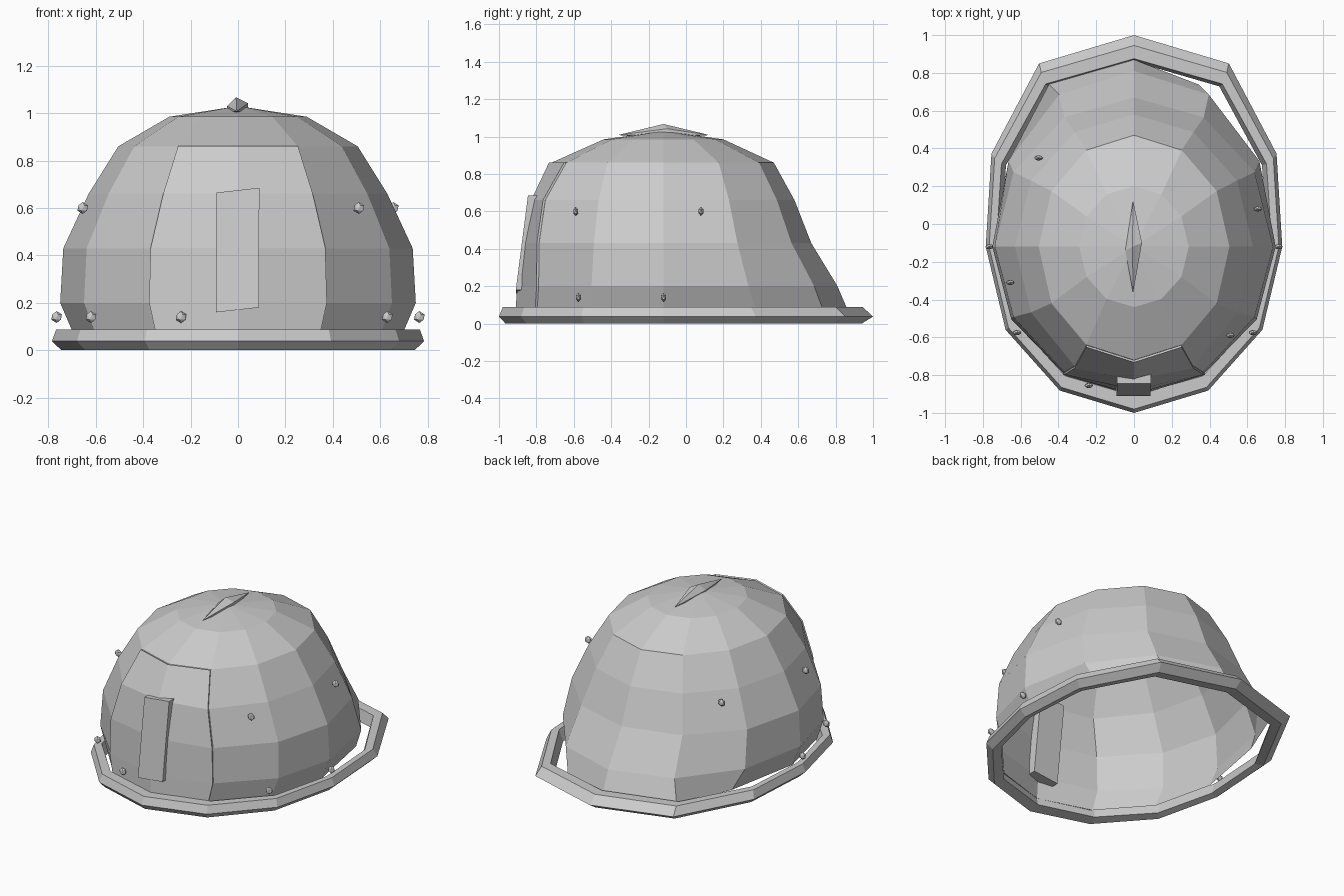
import bpy, bmesh, math
from mathutils import Vector

if "Cube" in bpy.data.objects:
    bpy.data.objects.remove(bpy.data.objects["Cube"])

N = 12           # sides around the helmet
CY = -0.12       # y of the widest section

steel = bpy.data.materials.new("steel grey")
steel.diffuse_color = (0.6, 0.6, 0.6, 1)
steel.use_nodes = True
steel.node_tree.nodes["Principled BSDF"].inputs["Base Color"].default_value = steel.diffuse_color


def ring(rx, yf, yb, z, square=0.0, push=0.0):
    """Twelve points: half ellipse in front, squarer half ellipse behind."""
    pts = []
    for i in range(N):
        a = 2 * math.pi * i / N
        c, s = math.cos(a), math.sin(a)
        if s > 0.01:
            if abs(c) > 0.7:
                c *= 1 + 0.11 * square
                s *= 1 - 0.12 * square
            elif abs(c) > 0.1:
                c *= 1 + 0.28 * square
        r = yb - CY if s > 0 else CY - yf
        p = Vector((rx * c, CY + r * s, z))
        if i in (8, 10):          # corners of the front plate sit forward
            p.y -= push
        pts.append(p)
    return pts


def finish(name, bm):
    bmesh.ops.recalc_face_normals(bm, faces=bm.faces)
    me = bpy.data.meshes.new(name)
    bm.to_mesh(me)
    bm.free()
    me.materials.append(steel)
    ob = bpy.data.objects.new(name, me)
    bpy.context.collection.objects.link(ob)
    return ob


def loft(bm, rings, closed_section=False, cols=range(N)):
    vs = [[bm.verts.new(p) for p in r] for r in rings]
    pairs = list(zip(vs, vs[1:]))
    if closed_section:
        pairs.append((vs[-1], vs[0]))
    for a, b in pairs:
        for i in cols:
            j = (i + 1) % N
            bm.faces.new((a[i], a[j], b[j], b[i]))
    return vs


# Open faceted dome: half width, front y, back y, height, squareness, corner push
dome_rings = [ring(*r) for r in (
    (0.69, -0.90, 0.87, 0.06, 0.0, 0.0),
    (0.75, -0.89, 0.81, 0.20, 0.2, 0.0),
    (0.737, -0.865, 0.67, 0.43, 0.0, 0.02),
    (0.63, -0.815, 0.58, 0.66, 0.0, 0.03),
    (0.505, -0.72, 0.47, 0.86, 0.0, 0.0),
    (0.29, -0.44, 0.20, 0.985, 0.0, 0.0))]
dome_rings[0][4] = Vector((-0.45, 0.74, 0.06))   # wider rear left corner
bm = bmesh.new()
vs = loft(bm, dome_rings)
apex = bm.verts.new((0, CY, 1.03))
for i in range(N):
    bm.faces.new((vs[-1][i], vs[-1][(i + 1) % N], apex))
finish("dome", bm)

# Thin raised front plate covering the two front columns of the dome
bm = bmesh.new()
plate = [[p + Vector((0, -0.012, 0.002)) for p in r] for r in dome_rings[0:5]]
loft(bm, plate, cols=(8, 9))
bmesh.ops.delete(bm, geom=[v for v in bm.verts if not v.link_faces], context='VERTS')
ob = finish("front_plate", bm)
mod = ob.modifiers.new("thickness", 'SOLIDIFY')
mod.thickness = 0.012
mod.offset = -1

# Brim: a bevelled band, wider at the back
bm = bmesh.new()
loft(bm, [ring(*r, 1.0) for r in (
    (0.785, -1.0, 1.0, 0.038),
    (0.767, -0.98, 0.945, 0.088),
    (0.73, -0.91, 0.875, 0.088),
    (0.705, -0.89, 0.86, 0.012),
    (0.745, -0.965, 0.94, 0.0))], closed_section=True)
finish("brim", bm)

# Upright bar on the front, leaning with the plate and passing through the dome
bm = bmesh.new()
bmesh.ops.create_cube(bm, size=1)
for v in bm.verts:
    top, front = v.co.z > 0, v.co.y < 0
    v.co = Vector((v.co.x * 0.18 - (0 if top else 0.002),
                   (-0.845 if top else -0.91) + (0 if front else 0.09),
                   (0.675 if top else 0.17) + v.co.x * 0.02))
finish("front_bar", bm)

# Pointed ridge on the crown: a long six sided spindle, tallest in the middle
bm = bmesh.new()
ends = [bm.verts.new((-0.005, y, 1.008)) for y in (-0.365, 0.125)]
mid = [bm.verts.new((x, CY + 0.02 * s, z)) for x, z, s in (
    (-0.008, 1.067, 0), (0.042, 1.042, 1), (0.042, 1.005, 1),
    (-0.005, 0.99, 0), (-0.046, 1.005, -1), (-0.046, 1.03, -1))]
for i in range(6):
    for e in ends:
        bm.faces.new((mid[i], mid[(i + 1) % 6], e))
finish("crown_ridge", bm)

# Rivets around the dome
rivets = [(-0.765, -0.12, 0.14), (0.765, -0.12, 0.14), (-0.62, -0.575, 0.14),
          (0.63, -0.575, 0.14), (-0.24, -0.855, 0.14), (-0.655, -0.31, 0.6),
          (0.655, 0.08, 0.6), (0.51, -0.59, 0.6), (-0.505, 0.35, 0.6)]
for k, pos in enumerate(rivets):
    bm = bmesh.new()
    bmesh.ops.create_icosphere(bm, subdivisions=1, radius=0.025)
    for v in bm.verts:
        v.co.y *= 0.6
    ob = finish("rivet_%d" % (k + 1), bm)
    ob.location = pos
